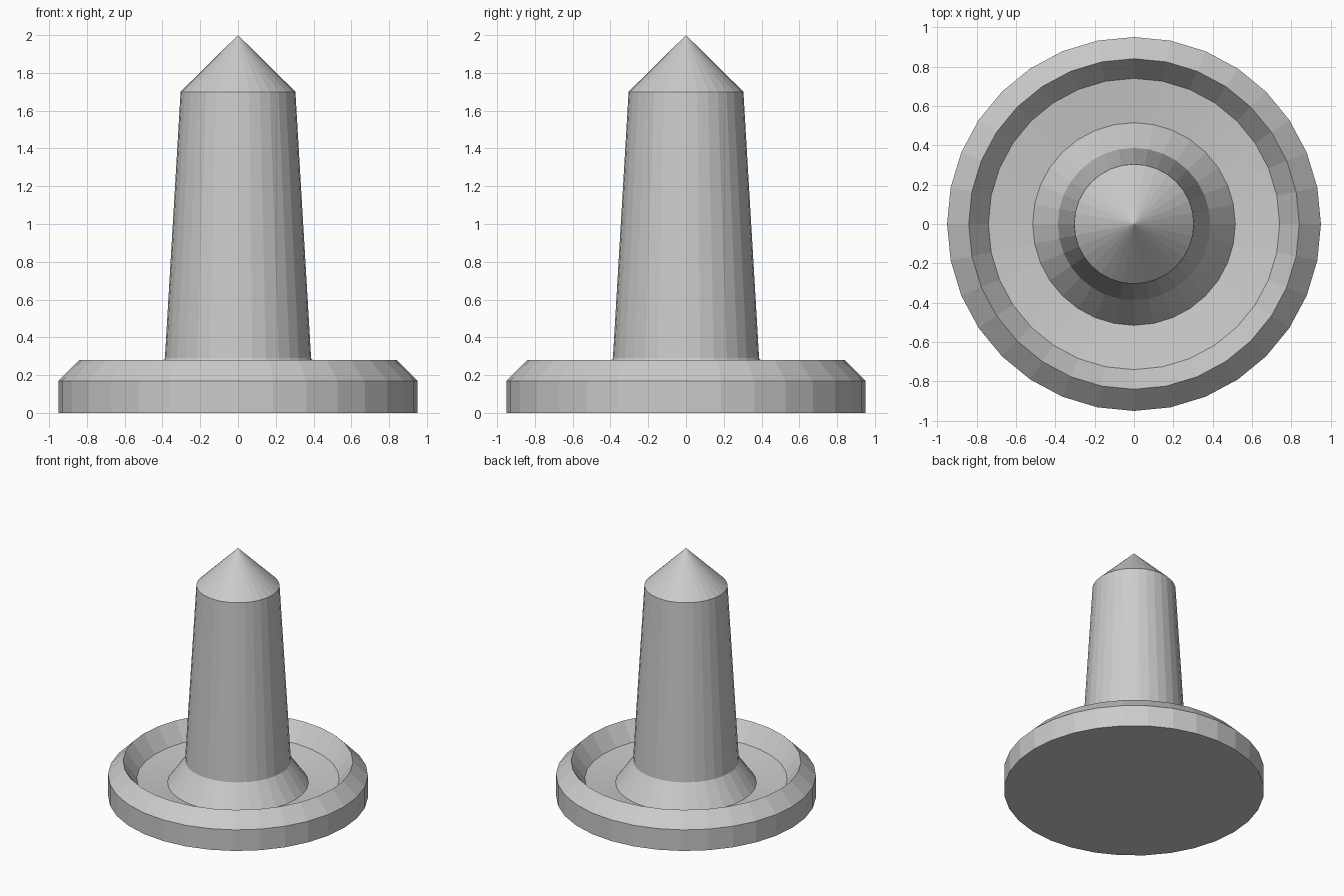
import bpy
import bmesh
from math import cos, sin, tau

SIDES = 32

cube = bpy.data.objects.get("Cube")
if cube:
    bpy.data.objects.remove(cube, do_unlink=True)

grey = bpy.data.materials.new("light_grey")
grey.use_nodes = True
colour = (0.6, 0.6, 0.6, 1.0)
grey.diffuse_color = colour
grey.node_tree.nodes["Principled BSDF"].inputs["Base Color"].default_value = colour


def lathe(name, profile):
    """Turn (radius, height) points around z; a radius of 0 closes to a point."""
    bm = bmesh.new()
    rings = []
    for r, z in profile:
        count = SIDES if r else 1
        rings.append([bm.verts.new((r * cos(tau * i / SIDES), r * sin(tau * i / SIDES), z))
                      for i in range(count)])
    for low, high in zip(rings, rings[1:]):
        for i in range(SIDES):
            j = (i + 1) % SIDES
            corners = [low[i % len(low)], low[j % len(low)],
                       high[j % len(high)], high[i % len(high)]]
            bm.faces.new(list(dict.fromkeys(corners)))
    # flat underside for parts that stand on the ground
    if profile[0][1] == 0:
        bm.faces.new(rings[0][::-1])
    mesh = bpy.data.meshes.new(name)
    bm.to_mesh(mesh)
    bm.free()
    mesh.materials.append(grey)
    obj = bpy.data.objects.new(name, mesh)
    bpy.context.collection.objects.link(obj)
    return obj


# Dish base: outer wall, bevelled rim, inner slope, gently sunken floor
lathe("dish_base", [(0.95, 0), (0.95, 0.17), (0.84, 0.28), (0.74, 0.14), (0.515, 0.11)])
# Flared collar around the foot of the post
lathe("collar", [(0.515, 0.11), (0.387, 0.29)])
# Tapered post
lathe("post", [(0.387, 0.29), (0.304, 1.7)])
# Pointed cap
lathe("pointed_tip", [(0.304, 1.7), (0, 2.0)])
